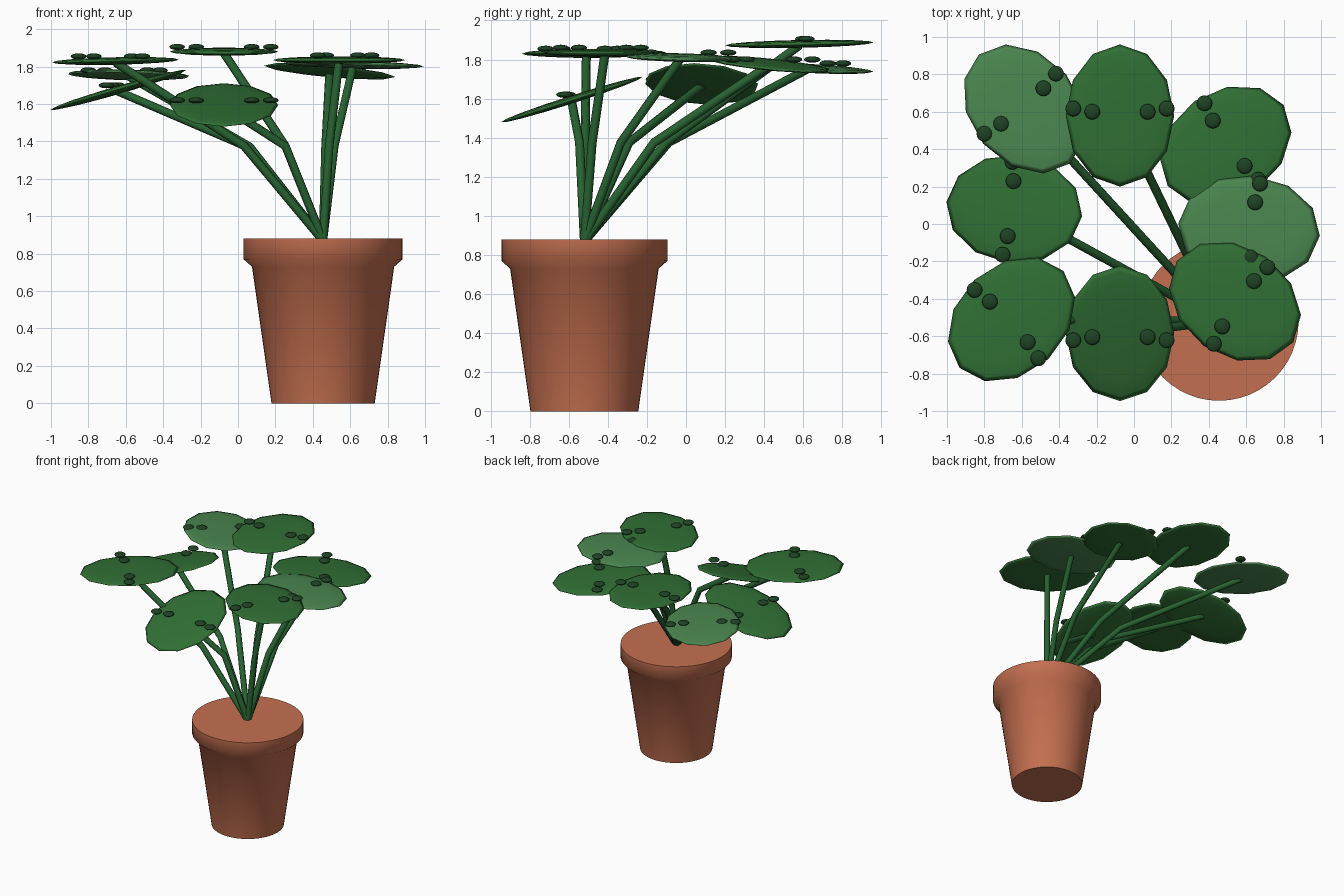
import bpy, bmesh
from math import radians, cos, sin, pi
from mathutils import Vector, Matrix

if "Cube" in bpy.data.objects:
    bpy.data.objects.remove(bpy.data.objects["Cube"])

ROOT = Vector((0.455, -0.52, 0.87))


def material(name, rgb):
    m = bpy.data.materials.new(name)
    m.diffuse_color = (*rgb, 1)
    m.use_nodes = True
    m.node_tree.nodes["Principled BSDF"].inputs["Base Color"].default_value = m.diffuse_color
    return m


TERRACOTTA = material("terracotta", (0.55, 0.16, 0.08))
STEM = material("stem_green", (0.02, 0.12, 0.03))
GREEN = material("leaf_green", (0.03, 0.16, 0.035))
LIGHT = material("light_leaf_green", (0.07, 0.24, 0.08))
DARK = material("spot_green", (0.013, 0.055, 0.017))


def add_mesh(name, bm, mat):
    me = bpy.data.meshes.new(name)
    bm.to_mesh(me)
    bm.free()
    ob = bpy.data.objects.new(name, me)
    me.materials.append(mat)
    bpy.context.collection.objects.link(ob)
    return ob


def ellipsoid(name, matrix, size, segments, rings, mat):
    bm = bmesh.new()
    bmesh.ops.create_uvsphere(bm, u_segments=segments, v_segments=rings, radius=1,
                              matrix=matrix @ Matrix.Diagonal((*size, 1)))
    for f in bm.faces:
        f.smooth = True
    return add_mesh(name, bm, mat)


def stem(name, points):
    cu = bpy.data.curves.new(name, 'CURVE')
    cu.dimensions = '3D'
    cu.bevel_depth = 0.023
    cu.bevel_resolution = 2
    cu.use_fill_caps = True
    sp = cu.splines.new('POLY')
    sp.points.add(len(points) - 1)
    for p, co in zip(sp.points, points):
        p.co = (*co, 1)
    cu.materials.append(STEM)
    bpy.context.collection.objects.link(bpy.data.objects.new(name, cu))


# Pot: lathed profile with capped top and bottom
profile = [(0.276, 0), (0.38, 0.73), (0.425, 0.77), (0.425, 0.88)]
N = 48
bm = bmesh.new()
loops = [[bm.verts.new((ROOT.x + r * cos(2 * pi * i / N), ROOT.y + r * sin(2 * pi * i / N), z))
          for i in range(N)] for r, z in profile]
for a, b in zip(loops, loops[1:]):
    for i in range(N):
        j = (i + 1) % N
        bm.faces.new((a[i], a[j], b[j], b[i]))
bm.faces.new(loops[0][::-1])
bm.faces.new(loops[-1])
pot = add_mesh("pot", bm, TERRACOTTA)
bpy.context.view_layer.objects.active = pot
pot.select_set(True)
bpy.ops.object.shade_smooth_by_angle(angle=radians(50))

# Leaves: name, centre, outward direction (degrees), slope in x and y, material
LEAVES = [
    ("back_left", (-0.585, 0.615, 1.755), 130, (-0.04, -0.06), LIGHT),
    ("back", (-0.075, 0.58, 1.88), 90, (0, 0.02), GREEN),
    ("back_right", (0.49, 0.42, 1.775), 35, (-0.07, -0.08), GREEN),
    ("right", (0.615, -0.03, 1.81), -5, (-0.025, -0.025), LIGHT),
    ("front_right", (0.54, -0.415, 1.835), -35, (0, 0), GREEN),
    ("front", (-0.075, -0.585, 1.595), -90, (0, 0.32), GREEN),
    ("front_left", (-0.655, -0.51, 1.83), 223, (0.025, -0.01), GREEN),
    ("left", (-0.64, 0.08, 1.675), 174, (0.29, -0.03), GREEN),
]
for name, centre, angle, (sx, sy), mat in LEAVES:
    c = Vector(centre)
    turn = Matrix.Rotation(radians(angle - 90), 4, 'Z')
    tilt = Vector((0, 0, 1)).rotation_difference(Vector((-sx, -sy, 1))).to_matrix().to_4x4()
    ellipsoid(name + "_leaf", Matrix.Translation(c) @ tilt @ turn, (0.29, 0.38, 0.02), 12, 8, mat)

    # Stem with one bend, from the soil to the leaf
    bend = ROOT.lerp(c, 0.38)
    bend.z = 1.375
    stem(name + "_stem", [ROOT, bend, c - Vector((0, 0, 0.008))])

    # Two flat spots on each side of the leaf
    for n, (x, y) in enumerate([(-0.25, 0.037), (-0.148, 0.02), (0.148, 0.02), (0.25, 0.037)]):
        pos = c + turn @ Vector((x, y, 0.025))
        ellipsoid(f"{name}_spot_{n + 1}", Matrix.Translation(pos), (0.042, 0.042, 0.016), 16, 8, DARK)
